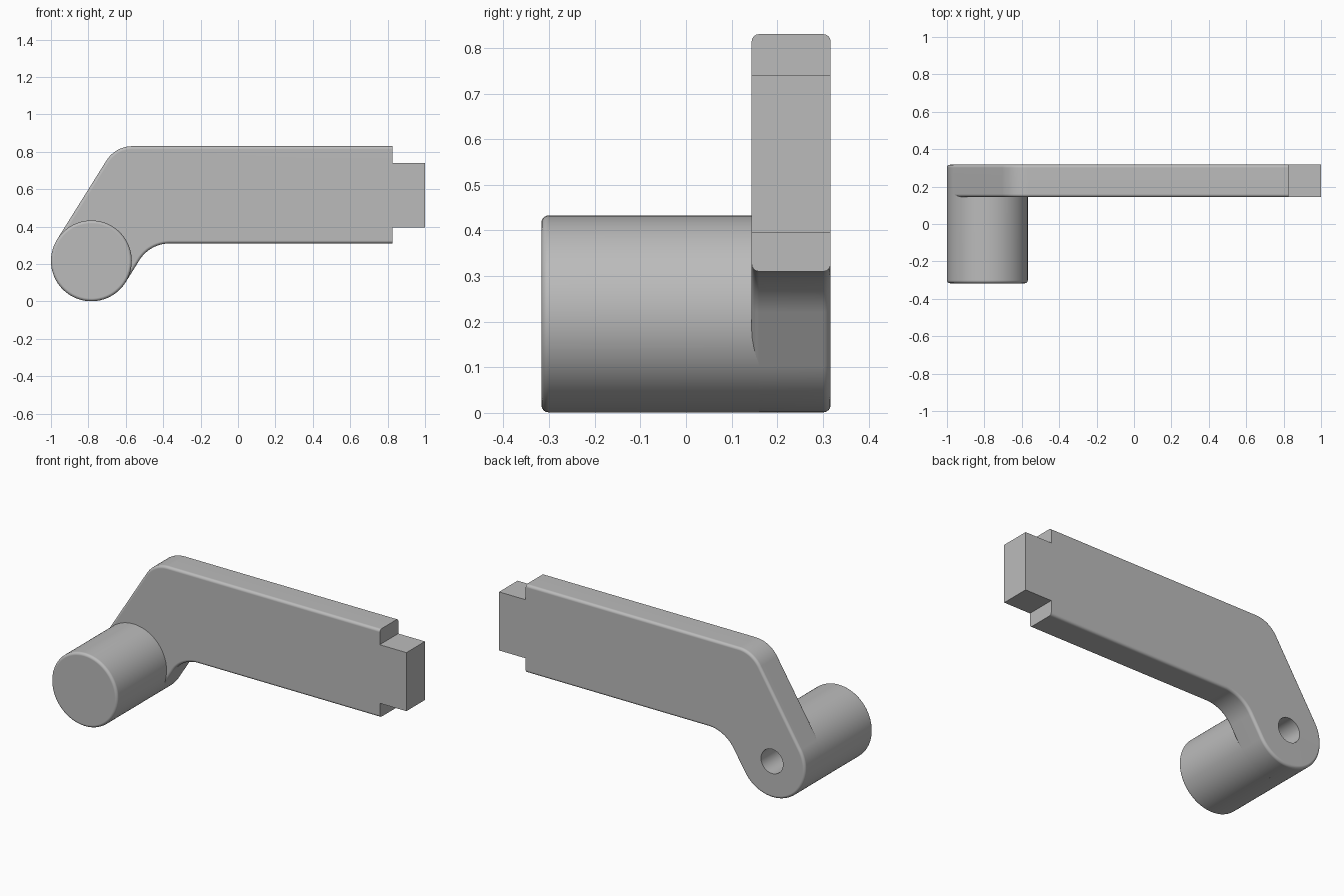
import bpy
import bmesh
from math import cos, sin, tan, radians, pi
from mathutils import Vector, Matrix

if "Cube" in bpy.data.objects:
    bpy.data.objects.remove(bpy.data.objects["Cube"])

GREY = (0.5, 0.5, 0.5, 1)
grey = bpy.data.materials.new("plain grey")
grey.use_nodes = True
grey.diffuse_color = GREY
grey.node_tree.nodes["Principled BSDF"].inputs["Base Color"].default_value = GREY

PIVOT = Vector((-0.784, 0.217))      # pin axis in x, z
RADIUS = 0.216
SLOPE = radians(58)                  # lean of the short leg
FRONT, BACK, ARM_FRONT = -0.317, 0.317, 0.144
TOP, BOTTOM, SHOULDER, TIP = 0.83, 0.31, 0.826, 1.0
TAB_TOP, TAB_BOTTOM = 0.741, 0.395
ROUND = 0.016


def arc(centre, radius, start, end, steps):
    angles = [start + (end - start) * i / steps for i in range(steps + 1)]
    return [centre + radius * Vector((cos(a), sin(a))) for a in angles]


def make_object(name, bm):
    bmesh.ops.recalc_face_normals(bm, faces=bm.faces)
    mesh = bpy.data.meshes.new(name)
    bm.to_mesh(mesh)
    bm.free()
    mesh.materials.append(grey)
    obj = bpy.data.objects.new(name, mesh)
    bpy.context.collection.objects.link(obj)
    return obj


def cylinder(bm, radius, y0, y1, segments):
    place = (Matrix.Translation((PIVOT.x, (y0 + y1) / 2, PIVOT.y))
             @ Matrix.Rotation(pi / 2, 4, "X"))
    bmesh.ops.create_cone(bm, cap_ends=True, segments=segments, radius1=radius,
                          radius2=radius, depth=y1 - y0, matrix=place)


def corner_x(side, z):
    """Where a leg side (+1 left of travel, -1 right) crosses height z."""
    a = SLOPE + side * pi / 2
    p = PIVOT + RADIUS * Vector((cos(a), sin(a)))
    return p.x + (z - p.y) / tan(SLOPE)


# Arm outline: round eye, leaning leg, two filleted bends, stepped tab
R_TOP, R_LOW = 0.165, 0.19
top_c = Vector((corner_x(1, TOP) + R_TOP * tan(SLOPE / 2), TOP - R_TOP))
low_c = Vector((corner_x(-1, BOTTOM) + R_LOW * tan(SLOPE / 2), BOTTOM - R_LOW))
outline = arc(PIVOT, RADIUS, SLOPE + pi / 2, SLOPE + 3 * pi / 2, 48)
outline += arc(low_c, R_LOW, SLOPE + pi / 2, pi / 2, 14)
outline += [Vector(p) for p in (
    (SHOULDER, BOTTOM), (SHOULDER, TAB_BOTTOM), (TIP, TAB_BOTTOM),
    (TIP, TAB_TOP), (SHOULDER, TAB_TOP), (SHOULDER, TOP))]
outline += arc(top_c, R_TOP, pi / 2, SLOPE + pi / 2, 14)

bm = bmesh.new()
face = bm.faces.new([bm.verts.new((p.x, ARM_FRONT, p.y)) for p in outline])
ext = bmesh.ops.extrude_face_region(bm, geom=[face])
bmesh.ops.translate(bm, vec=(0, BACK - ARM_FRONT, 0),
                    verts=[v for v in ext["geom"] if isinstance(v, bmesh.types.BMVert)])
# Round the long rims, leaving the stepped end crisp
rims = [e for e in bm.edges
        if abs(e.verts[0].co.y - e.verts[1].co.y) < 1e-5
        and min(v.co.x for v in e.verts) < SHOULDER - 0.01]
bmesh.ops.bevel(bm, geom=rims, offset=ROUND, segments=4, profile=0.5, affect="EDGES")
arm = make_object("arm", bm)

# Handle pin with a rounded front rim, sunk slightly into the arm
bm = bmesh.new()
cylinder(bm, RADIUS, FRONT, ARM_FRONT + ROUND, 96)
rim = [e for e in bm.edges if all(v.co.y < FRONT + 0.001 for v in e.verts)]
bmesh.ops.bevel(bm, geom=rim, offset=ROUND, segments=4, profile=0.5, affect="EDGES")
pin = make_object("handle_pin", bm)

# Blind bore from the back
bm = bmesh.new()
cylinder(bm, 0.072, -0.1, BACK + 0.1, 40)
cutter = make_object("bore_cutter", bm)
cutter.hide_render = True

for obj in (arm, pin):
    bpy.ops.object.select_all(action="DESELECT")
    obj.select_set(True)
    bpy.context.view_layer.objects.active = obj
    cut = obj.modifiers.new("bore", "BOOLEAN")
    cut.operation = "DIFFERENCE"
    cut.solver = "EXACT"
    cut.object = cutter
    bpy.ops.object.modifier_apply(modifier=cut.name)
    bpy.ops.object.shade_smooth_by_angle(angle=radians(35))
    weighted = obj.modifiers.new("flat face normals", "WEIGHTED_NORMAL")
    weighted.keep_sharp = True

bpy.data.objects.remove(cutter)
